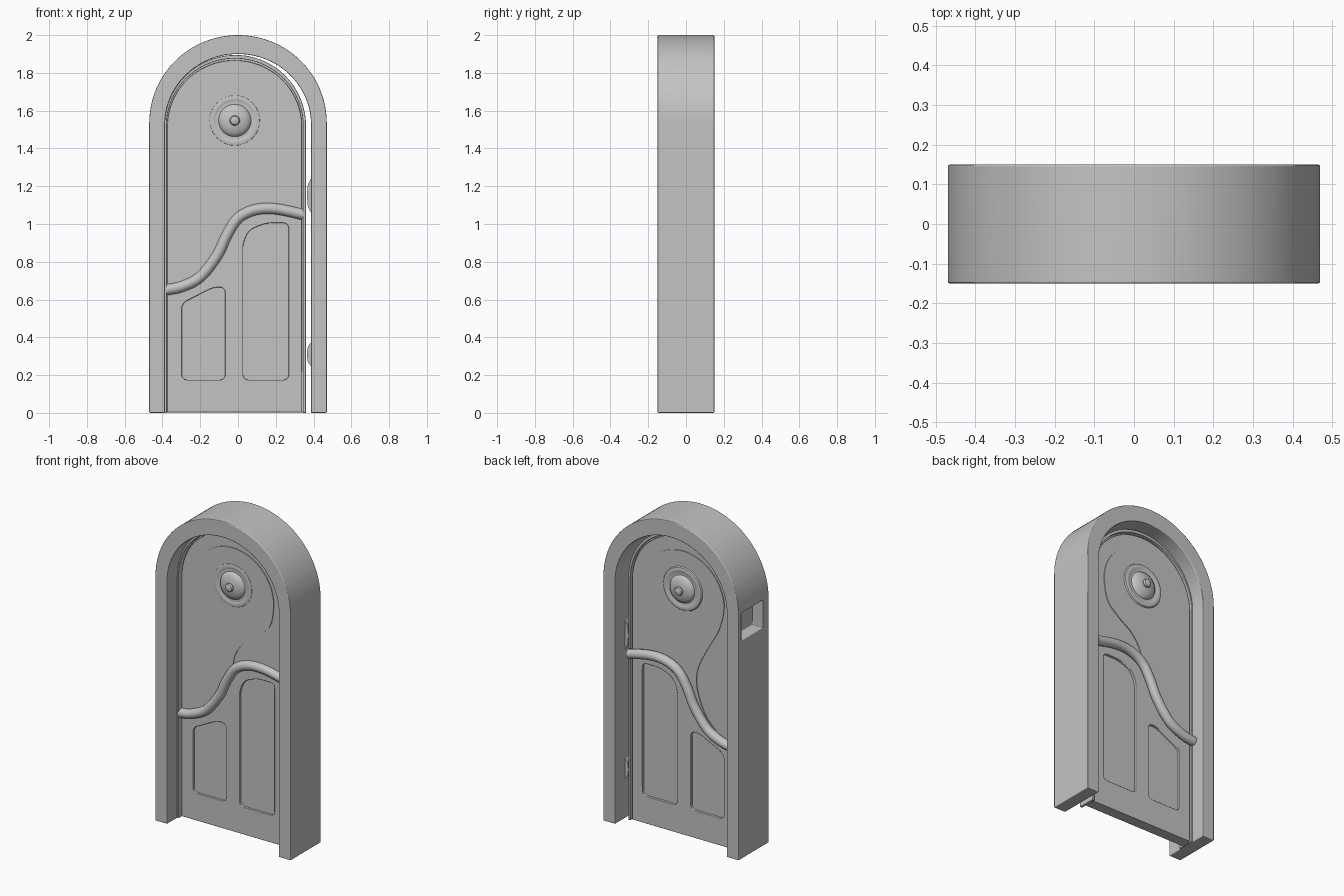
import bpy, bmesh, math
from mathutils import Vector

if "Cube" in bpy.data.objects:
    bpy.data.objects.remove(bpy.data.objects["Cube"])

grey = bpy.data.materials.new("plain grey")
grey.diffuse_color = (0.55, 0.55, 0.55, 1)
grey.use_nodes = True
grey.node_tree.nodes["Principled BSDF"].inputs["Base Color"].default_value = grey.diffuse_color


def soften(ob, width):
    """Round the sharp edges while keeping the broad faces flat."""
    m = ob.modifiers.new("soften", 'BEVEL')
    m.width, m.segments, m.limit_method = width, 2, 'ANGLE'
    m.angle_limit = math.radians(35)
    w = ob.modifiers.new("flat_faces", 'WEIGHTED_NORMAL')
    w.weight = 100


def finish(ob, bevel=0.0):
    """Link, colour and smooth an object; optionally soften its edges."""
    bpy.context.collection.objects.link(ob)
    ob.data.materials.append(grey)
    for o in bpy.context.selected_objects:
        o.select_set(False)
    ob.select_set(True)
    bpy.context.view_layer.objects.active = ob
    if ob.type == 'MESH' and not bevel:
        bpy.ops.object.shade_smooth_by_angle(angle=math.radians(35))
    if bevel:
        ob.data.polygons.foreach_set("use_smooth", [True] * len(ob.data.polygons))
        soften(ob, bevel)
    return ob


def prism(name, pts, y0, y1, bevel=0.0, corner=0.0, cutters=()):
    """Outline in x and z, extruded through y from y0 to y1."""
    bm = bmesh.new()
    face = bm.faces.new([bm.verts.new((x, y0, z)) for x, z in pts])
    if corner:
        bmesh.ops.bevel(bm, geom=bm.verts[:], offset=corner, segments=5,
                        profile=0.5, affect='VERTICES')
    out = bmesh.ops.extrude_face_region(bm, geom=bm.faces[:])
    for v in out['geom']:
        if isinstance(v, bmesh.types.BMVert):
            v.co.y = y1
    bmesh.ops.recalc_face_normals(bm, faces=bm.faces[:])
    me = bpy.data.meshes.new(name)
    bm.to_mesh(me)
    bm.free()
    ob = bpy.data.objects.new(name, me)
    for c in cutters:
        m = ob.modifiers.new("cut", 'BOOLEAN')
        m.operation, m.solver, m.object = 'DIFFERENCE', 'EXACT', c
        c.hide_render = True
        c.hide_set(True)
    return finish(ob, bevel)


def arch(cx, r, spring, bottom, top, n=48):
    """Round-topped outline, from bottom right round to bottom left."""
    arc = [(cx + r * math.cos(math.pi * i / n),
            spring + (top - spring) * math.sin(math.pi * i / n)) for i in range(n + 1)]
    return [(cx + r, bottom)] + arc + [(cx - r, bottom)]


def spline(pts, closed=False, n=6):
    """Smooth curve through the points."""
    k, out = len(pts), []
    P = [Vector(p) for p in pts]
    get = (lambda i: P[i % k]) if closed else (lambda i: P[max(0, min(k - 1, i))])
    for i in range(k if closed else k - 1):
        a, b, c, d = (get(i + j) for j in (-1, 0, 1, 2))
        for s in range(n):
            t = s / n
            out.append(tuple(0.5 * (2 * b + (c - a) * t + (2 * a - 5 * b + 4 * c - d) * t * t
                                    + (3 * b - a - 3 * c + d) * t ** 3)))
    return out if closed else out + [tuple(P[-1])]


# Arched frame with a latch pocket in the left jamb
latch_cutter = prism("latch_cutter", [(-0.52, 1.37), (-0.4, 1.37), (-0.4, 1.54), (-0.52, 1.54)],
                     -0.09, 0.12)
prism("frame", arch(0, 0.47, 1.535, 0, 2.0) + arch(0, 0.387, 1.525, 0, 1.9)[::-1],
      -0.15, 0.15, 0.007, cutters=[latch_cutter])

# Door: thin core, edge rim, and a thicker layer with two panel openings
prism("door_core", arch(-0.014, 0.372, 1.52, 0.003, 1.893), -0.008, 0.035)
prism("door_rim", arch(-0.014, 0.374, 1.52, 0, 1.895) + arch(-0.017, 0.361, 1.52, 0, 1.876)[::-1],
      -0.05, 0.06, 0.003)
panels = [
    ("right", [(0.027, 0.175), (0.268, 0.175), (0.268, 1.005), (0.15, 1.005), (0.06, 0.97), (0.027, 0.9)]),
    ("left", [(-0.297, 0.175), (-0.068, 0.175), (-0.068, 0.665), (-0.13, 0.665), (-0.297, 0.58)]),
]
cutters = [prism(s + "_panel_cutter", pts, -0.1, 0.1, corner=0.028) for s, pts in panels]
prism("door_face", arch(-0.018, 0.357, 1.515, 0.003, 1.867), -0.022, 0.05, 0.004, cutters=cutters)

# Drop-shaped raised panel flowing down to the rail
cx, cz, r = -0.018, 1.5, 0.283
head = [(cx + r * math.cos(a), cz + r * math.sin(a))
        for a in [math.pi * i / 8 for i in range(9)]]
drop = head + [(-0.265, 1.35), (-0.18, 1.2), (-0.12, 1.07), (-0.115, 0.95), (-0.17, 0.8),
               (-0.26, 0.7), (-0.2, 0.715), (-0.1, 0.84), (-0.05, 0.95), (-0.02, 1.04),
               (0.0, 1.12), (0.06, 1.21), (0.16, 1.28), (0.24, 1.36)]
prism("drop_panel", spline(drop, True), -0.027, 0.055)

# Wavy rail on each side
rail = spline([(-0.383, 0.652), (-0.3, 0.668), (-0.2, 0.72), (-0.11, 0.835), (-0.06, 0.94),
               (0.0, 1.03), (0.09, 1.075), (0.2, 1.08), (0.345, 1.05)])
for side, y in (("front", -0.024), ("back", 0.072)):
    cu = bpy.data.curves.new(side + "_rail", 'CURVE')
    cu.dimensions, cu.bevel_depth, cu.bevel_resolution = '3D', 0.029, 4
    cu.use_fill_caps = True
    sp = cu.splines.new('POLY')
    sp.points.add(len(rail) - 1)
    for p, (x, z) in zip(sp.points, rail):
        p.co = (x, y, z, 1)
    sp.use_smooth = True
    finish(bpy.data.objects.new(side + "_rail", cu))

# Turned round knob on each side: rim, dome and button
profile = [(0.14, 0.05), (0.132, 0.062), (0.118, 0.066), (0.106, 0.063), (0.098, 0.06),
           (0.086, 0.061), (0.08, 0.071), (0.066, 0.08), (0.045, 0.087), (0.025, 0.09),
           (0.027, 0.097), (0.022, 0.106), (0.011, 0.111), (0.0, 0.112)]
N = 40
for side, s, shift in (("front", -1, -0.034), ("back", 1, 0.0)):
    bm = bmesh.new()
    rings = [[bm.verts.new((-0.017 + q * math.cos(2 * math.pi * i / N), s * (y + shift),
                            1.548 + q * math.sin(2 * math.pi * i / N))) for i in range(N)]
             for q, y in profile[:-1]]
    tip = bm.verts.new((-0.017, s * (profile[-1][1] + shift), 1.548))
    for a, b in zip(rings, rings[1:]):
        for i in range(N):
            bm.faces.new((a[i], a[(i + 1) % N], b[(i + 1) % N], b[i]))
    for i in range(N):
        bm.faces.new((rings[-1][i], rings[-1][(i + 1) % N], tip))
    bm.faces.new(rings[0])
    bmesh.ops.recalc_face_normals(bm, faces=bm.faces[:])
    me = bpy.data.meshes.new(side + "_knob")
    bm.to_mesh(me)
    bm.free()
    finish(bpy.data.objects.new(side + "_knob", me))

# Tapered hinges bridging the gap on the right
for name, z, h in (("upper_hinge", 1.15, 0.1), ("lower_hinge", 0.31, 0.07)):
    prism(name, [(0.392, z - h), (0.392, z + h), (0.37, z + h * 0.6), (0.364, z),
                 (0.37, z - h * 0.6)], -0.03, 0.05)
